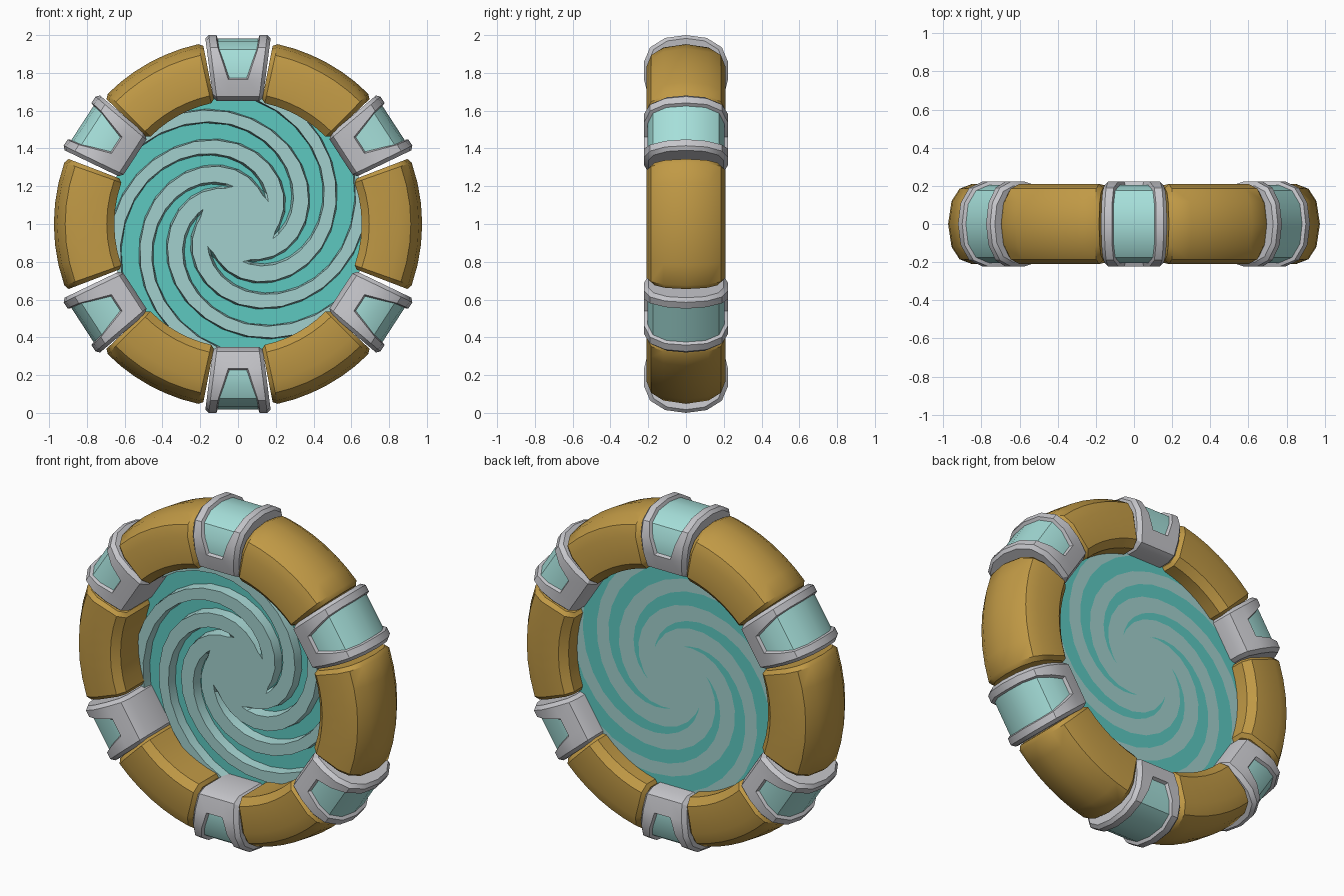
import bpy, bmesh, math
from mathutils import Vector

if "Cube" in bpy.data.objects:
    bpy.data.objects.remove(bpy.data.objects["Cube"])


def material(name, rgb):
    m = bpy.data.materials.new(name)
    m.diffuse_color = (*rgb, 1)
    m.use_nodes = True
    m.node_tree.nodes["Principled BSDF"].inputs["Base Color"].default_value = m.diffuse_color
    return m


GOLD = material("gold", (0.53, 0.32, 0.06))
SILVER = material("silver", (0.56, 0.56, 0.59))
INLAY = material("pale aqua inlay", (0.38, 0.74, 0.70))
SWIRL = material("pale swirl", (0.36, 0.63, 0.61))
TEAL = material("teal", (0.11, 0.58, 0.53))


def place(rho, y, t, ang):
    """Point at radius rho in the ring plane, shifted t along the tangent."""
    c, s = math.cos(ang), math.sin(ang)
    return Vector((rho * c - t * s, y, 1 + rho * s + t * c))


def finish(bm, name, mats, angle=35):
    me = bpy.data.meshes.new(name)
    bm.to_mesh(me)
    bm.free()
    for m in mats:
        me.materials.append(m)
    for p in me.polygons:
        p.use_smooth = True
    me.set_sharp_from_angle(angle=math.radians(angle))
    ob = bpy.data.objects.new(name, me)
    bpy.context.collection.objects.link(ob)
    return ob


def loft(bm, rings):
    """Skin closed rings and cap both ends; returns faces as (ring, point, face)."""
    vs = [[bm.verts.new(p) for p in r] for r in rings]
    n = len(vs[0])
    out = []
    for i in range(len(vs) - 1):
        for j in range(n):
            k = (j + 1) % n
            out.append((i, j, bm.faces.new((vs[i][j], vs[i][k], vs[i + 1][k], vs[i + 1][j]))))
    bm.faces.new(vs[0])
    bm.faces.new(vs[-1][::-1])
    bmesh.ops.recalc_face_normals(bm, faces=bm.faces)
    return out


def mirrored(half):
    """Close a half section (radius, y) that ends on y = 0."""
    return half + [(r, -y) for r, y in reversed(half[:-1])]


def shrink(sec, d):
    cr = sum(r for r, _ in sec) / len(sec)
    return [(r + (cr - r) * d, y * (1 - d)) for r, y in sec]


# Gold ring segments, swept along arcs between the clamps
gold_sec = mirrored([(0.655, -0.165), (0.695, -0.203), (0.85, -0.21),
                     (0.915, -0.185), (0.957, -0.12), (0.975, 0)])


def ring_segment(name, a0, a1):
    bm = bmesh.new()
    steps = 6
    angs = [a0 + 1.5 + (a1 - a0 - 3) * i / steps for i in range(steps + 1)]
    stations = [(a0, 0.1)] + [(a, 0) for a in angs] + [(a1, 0.1)]
    loft(bm, [[place(r, y, 0, math.radians(a)) for r, y in shrink(gold_sec, d)]
              for a, d in stations])
    finish(bm, name, [GOLD])


for i, (a0, a1) in enumerate([(-21, 21), (43.5, 79), (101, 136.5),
                              (159, 201), (223.5, 259), (281, 316.5)]):
    ring_segment(f"ring_segment_{i + 1}", a0, a1)

# Silver clamps with a recessed inlay that wraps over the outer side
clamp_sec = mirrored([(0.65, -0.15), (0.675, -0.20), (0.765, -0.222), (0.86, -0.222),
                      (0.935, -0.19), (0.985, -0.11), (1.0, 0)])


def clamp(name, deg):
    a = math.radians(deg)

    def half_width(r):
        return 0.13 + 0.045 * (r - 0.65) / 0.35

    def window(r):   # trapezoid window, wider at the outside
        return 0.05 + 0.065 * min(1, max(0, (r - 0.76) / 0.2))

    bm = bmesh.new()
    rings = []
    for side, kind in [(-1, 0), (-1, 1), (-1, 2), (1, 2), (1, 1), (1, 0)]:
        ring = []
        for r, y in (shrink(clamp_sec, 0.1) if kind == 0 else clamp_sec):
            w = half_width(r)
            ring.append(place(r, y, side * (w, w - 0.02, window(r))[kind], a))
        rings.append(ring)
    faces = loft(bm, rings)
    n = len(clamp_sec)
    inlay = [f for i, j, f in faces if i == 2
             and clamp_sec[j][0] > 0.76 and clamp_sec[(j + 1) % n][0] > 0.76]
    for f in inlay:
        f.material_index = 1
    rim = bmesh.ops.inset_region(bm, faces=inlay, thickness=0.008, depth=-0.018,
                                 use_even_offset=True)
    for f in rim["faces"]:
        f.material_index = 0
    finish(bm, name, [SILVER, INLAY], 30)


for i, deg in enumerate([90, 33, -33, -90, 213, 147]):
    clamp(f"clamp_{i + 1}", deg)

# Swirling disc: raised pale arms on the front, flat two-colour back
ARMS, R0, R1, ROWS = 6, 0.20, 0.70, 14
Y_TOP, Y_LOW, Y_BACK = 0.0, 0.055, 0.085
PERIOD = 2 * math.pi / ARMS


def disc_row(bm, r, front):
    u = (r - R0) / (R1 - R0)
    w = 0.29 * min(1, u * 1.5) ** 0.7 if u > 0 else 0
    s = 0.022 / r
    twist = math.radians(43) + 3.3 * u ** 0.9
    low = Y_LOW if u > 0 else Y_TOP
    row = []
    for k in range(ARMS):
        for off, y in [(-w, low), (w, low), (w + s, Y_TOP), (PERIOD - w - s, Y_TOP)]:
            row.append(bm.verts.new(place(r, y if front else Y_BACK, 0,
                                          twist + k * PERIOD + off)))
    return row


bm = bmesh.new()
radii = [R0] + [R0 + 0.02 + (R1 - R0 - 0.02) * i / ROWS for i in range(ROWS + 1)]
outer = []
for front in (True, False):
    rows = [disc_row(bm, r, front) for r in radii]
    n = len(rows[0])
    hub = bm.verts.new((0, Y_TOP if front else Y_BACK, 1))
    for j in range(n):
        k = (j + 1) % n
        if j % 4:
            bm.faces.new((hub, rows[0][j], rows[0][k]))
        for i in range(len(rows) - 1):
            f = bm.faces.new((rows[i][j], rows[i][k], rows[i + 1][k], rows[i + 1][j]))
            f.material_index = 1 if j % 4 == 0 else 0
    outer.append(rows[-1])
for j in range(n):
    k = (j + 1) % n
    bm.faces.new((outer[0][j], outer[0][k], outer[1][k], outer[1][j]))
bmesh.ops.remove_doubles(bm, verts=bm.verts, dist=1e-5)
bmesh.ops.recalc_face_normals(bm, faces=bm.faces)
finish(bm, "swirl_disc", [SWIRL, TEAL], 20)
